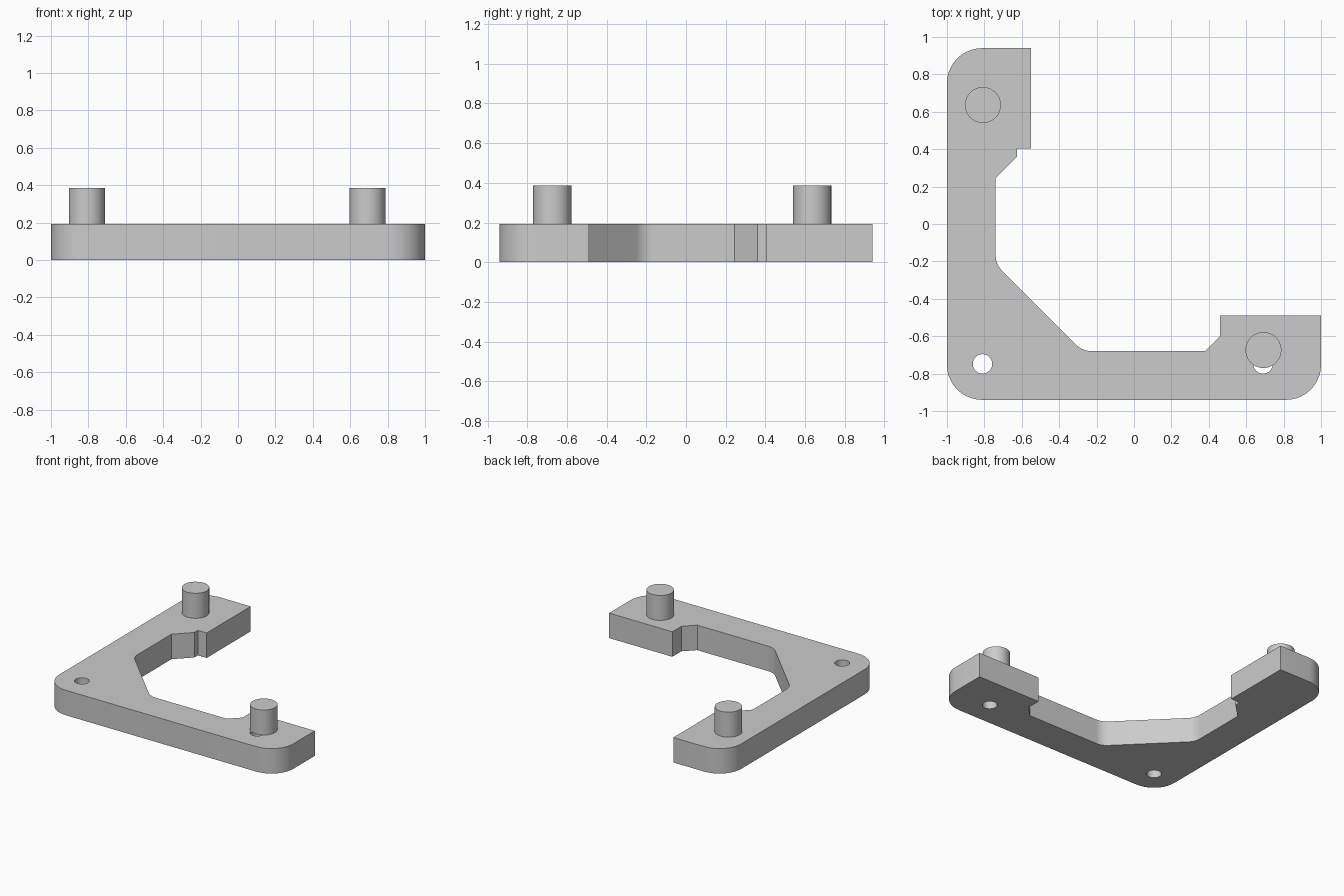
import bpy, bmesh, math
from mathutils import Vector

cube = bpy.data.objects.get("Cube")
if cube:
    bpy.data.objects.remove(cube, do_unlink=True)

PLATE_TOP, PIN_TOP = 0.193, 0.386
OUTER, INNER = 0.187, 0.12      # corner radii

grey = bpy.data.materials.new("plain grey")
grey.use_nodes = True
colour = (0.6, 0.6, 0.6, 1)
grey.diffuse_color = colour
grey.node_tree.nodes["Principled BSDF"].inputs["Base Color"].default_value = colour


def rounded(corners, steps=10):
    """Replace each (x, y, radius) corner by a tangent arc."""
    path = []
    for i, (x, y, r) in enumerate(corners):
        p = Vector((x, y))
        if not r:
            path.append(p)
            continue
        a = (Vector(corners[i - 1][:2]) - p).normalized()
        b = (Vector(corners[(i + 1) % len(corners)][:2]) - p).normalized()
        half = a.angle(b) / 2
        centre = p + (a + b).normalized() * (r / math.sin(half))
        start = (p + a * (r / math.tan(half)) - centre).normalized()
        end = (p + b * (r / math.tan(half)) - centre).normalized()
        path += [centre + start.slerp(end, k / steps) * r for k in range(steps + 1)]
    return path


def prism(name, path, bottom, top):
    """Extrude a flat outline into a solid."""
    bm = bmesh.new()
    face = bm.faces.new([bm.verts.new((p.x, p.y, bottom)) for p in path])
    new = bmesh.ops.extrude_face_region(bm, geom=[face])["geom"]
    bmesh.ops.translate(bm, vec=(0, 0, top - bottom),
                        verts=[v for v in new if isinstance(v, bmesh.types.BMVert)])
    bmesh.ops.recalc_face_normals(bm, faces=bm.faces)
    mesh = bpy.data.meshes.new(name)
    bm.to_mesh(mesh)
    bm.free()
    mesh.materials.append(grey)
    obj = bpy.data.objects.new(name, mesh)
    bpy.context.collection.objects.link(obj)
    return obj


def circle(x, y, r, sides=48):
    turns = [math.tau * k / sides for k in range(sides)]
    return [Vector((x + r * math.cos(t), y + r * math.sin(t))) for t in turns]


def smooth(obj):
    bpy.ops.object.select_all(action="DESELECT")
    obj.select_set(True)
    bpy.context.view_layer.objects.active = obj
    bpy.ops.object.shade_smooth_by_angle(angle=math.radians(30))


# L-shaped plate: outer edge, right arm end, inner edge, back arm end
outline = [
    (-1, -0.94, OUTER), (1, -0.94, OUTER), (1, -0.49, 0), (0.46, -0.49, 0),
    (0.46, -0.6, 0), (0.38, -0.68, 0), (-0.275, -0.68, INNER),
    (-0.74, -0.215, INNER), (-0.74, 0.245, 0), (-0.625, 0.36, 0),
    (-0.625, 0.403, 0), (-0.55, 0.403, 0), (-0.55, 0.94, 0), (-1, 0.94, OUTER),
]
plate = prism("corner_plate", rounded(outline), 0, PLATE_TOP)

# Screw holes
for x in (-0.81, 0.69):
    cutter = prism("hole_cutter", circle(x, -0.748, 0.052), -0.1, PLATE_TOP + 0.1)
    cutter.hide_render = True
    cut = plate.modifiers.new("hole", "BOOLEAN")
    cut.operation, cut.solver, cut.object = "DIFFERENCE", "EXACT", cutter
    bpy.context.view_layer.objects.active = plate
    bpy.ops.object.modifier_apply(modifier=cut.name)
    bpy.data.objects.remove(cutter, do_unlink=True)
smooth(plate)

# Locating pins
for name, x, y in (("back_pin", -0.808, 0.636), ("left_pin", 0.692, -0.674)):
    smooth(prism(name, circle(x, y, 0.096), PLATE_TOP, PIN_TOP))
